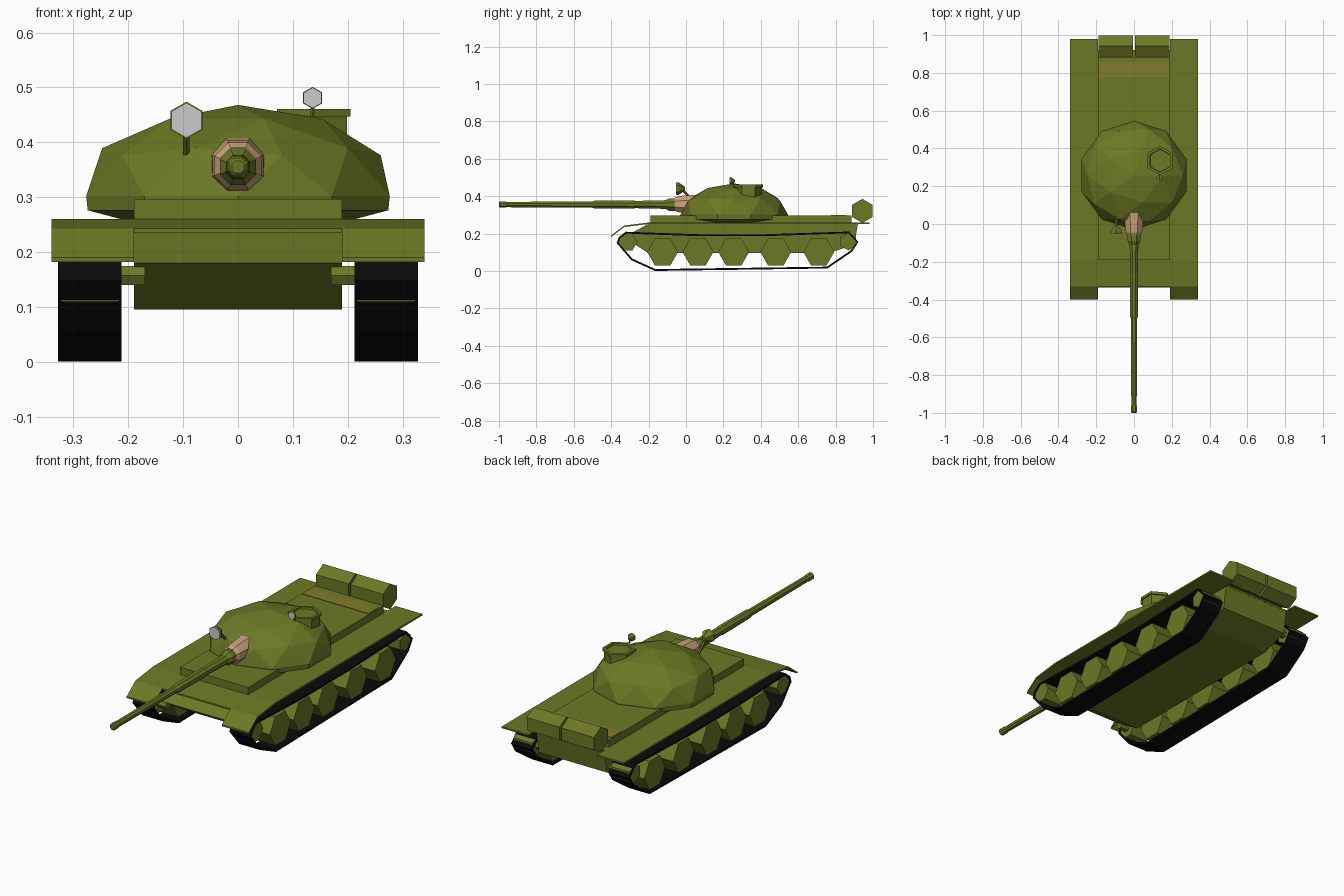
import bpy, bmesh, math
from mathutils import Vector

if "Cube" in bpy.data.objects:
    bpy.data.objects.remove(bpy.data.objects["Cube"])


def material(name, rgb):
    m = bpy.data.materials.new(name)
    m.diffuse_color = (*rgb, 1)
    m.use_nodes = True
    m.node_tree.nodes["Principled BSDF"].inputs["Base Color"].default_value = m.diffuse_color
    return m


OLIVE = material("olive", (0.15, 0.19, 0.018))
BLACK = material("rubber", (0.003, 0.003, 0.003))
TAN = material("tan_canvas", (0.60, 0.37, 0.20))
GRILLE = material("grille_ochre", (0.22, 0.20, 0.025))


def finish(bm, name, mat):
    bmesh.ops.recalc_face_normals(bm, faces=bm.faces)
    me = bpy.data.meshes.new(name)
    bm.to_mesh(me)
    bm.free()
    ob = bpy.data.objects.new(name, me)
    bpy.context.collection.objects.link(ob)
    if mat:
        me.materials.append(mat)
    return ob


def prism(name, pts, x0, x1, mat=OLIVE):
    """Side profile of (y, z) points extruded from x0 to x1."""
    bm = bmesh.new()
    a = [bm.verts.new((x0, y, z)) for y, z in pts]
    b = [bm.verts.new((x1, y, z)) for y, z in pts]
    bm.faces.new(a)
    bm.faces.new(b)
    for i in range(len(pts)):
        j = (i + 1) % len(pts)
        bm.faces.new((a[i], a[j], b[j], b[i]))
    return finish(bm, name, mat)


def sheet(name, pts, x0, x1, t=0.008):
    """Thin bent plate below a line of (y, z) points."""
    return prism(name, pts + [(y, z - t) for y, z in reversed(pts)], x0, x1)


def lathe(name, axis, centre, profile, n, phase=0, mat=OLIVE):
    """Low-sided turned part: (position along axis, radius) rings, capped."""
    bm = bmesh.new()
    rings = []
    for t, r in profile:
        ring = []
        for k in range(n):
            a = math.radians(phase) + 2 * math.pi * k / n
            c, s = r * math.cos(a), r * math.sin(a)
            p = {"X": (t, c, s), "Y": (c, t, s), "Z": (c, s, t)}[axis]
            ring.append(bm.verts.new(Vector(centre) + Vector(p)))
        rings.append(ring)
    for p, q in zip(rings, rings[1:]):
        for k in range(n):
            j = (k + 1) % n
            bm.faces.new((p[k], p[j], q[j], q[k]))
    bm.faces.new(rings[0])
    bm.faces.new(rings[-1])
    return finish(bm, name, mat)


def rod(name, a, b, r):
    a, b = Vector(a), Vector(b)
    bm = bmesh.new()
    bmesh.ops.create_cone(bm, cap_ends=True, segments=6, radius1=r, radius2=r,
                          depth=(b - a).length)
    q = (b - a).to_track_quat("Z", "Y")
    for v in bm.verts:
        v.co = q @ v.co + (a + b) / 2
    return finish(bm, name, OLIVE)


# Hull, raised deck, front plate and engine grille
prism("hull", [(-0.19, 0.257), (-0.335, 0.18), (-0.20, 0.095), (0.76, 0.095),
               (0.90, 0.14), (0.92, 0.257)], -0.19, 0.19)
prism("upper_deck", [(-0.19, 0.25), (-0.19, 0.297), (0.885, 0.297), (0.885, 0.25)],
      -0.19, 0.19)
sheet("glacis_plate", [(-0.33, 0.243), (-0.19, 0.26), (0.92, 0.26)], -0.19, 0.19)
prism("engine_grille", [(0.775, 0.29), (0.775, 0.299), (0.858, 0.299), (0.858, 0.29)],
      -0.185, 0.185, GRILLE)

# Fenders, tracks and wheels on both sides
TRACK = [(-0.366, 0.15), (-0.355, 0.178), (-0.32, 0.205), (-0.25, 0.202),
         (0.07, 0.191), (0.42, 0.191), (0.87, 0.206), (0.917, 0.155),
         (0.885, 0.107), (0.755, 0.018), (-0.165, 0.005), (-0.29, 0.062)]
for s, side in ((-1, "left"), (1, "right")):
    sheet("fender_" + side, [(-0.40, 0.19), (-0.33, 0.243), (-0.19, 0.26), (0.98, 0.26)],
          s * 0.19, s * 0.34)
    bm = bmesh.new()
    a = [bm.verts.new((s * 0.212, y, z)) for y, z in TRACK]
    b = [bm.verts.new((s * 0.328, y, z)) for y, z in TRACK]
    for i in range(len(a)):
        j = (i + 1) % len(a)
        bm.faces.new((a[i], a[j], b[j], b[i]))
    track = finish(bm, "track_" + side, BLACK)
    mod = track.modifiers.new("thickness", "SOLIDIFY")
    mod.thickness, mod.offset = 0.01, 0
    for i, y in enumerate((-0.125, 0.064, 0.255, 0.48, 0.71)):
        lathe(f"road_wheel_{side}_{i + 1}", "X", (0, y, 0.102),
              [(s * 0.217, 0.083), (s * 0.323, 0.083)], 6)
    lathe("idler_" + side, "X", (0, -0.312, 0.155),
          [(s * 0.217, 0.052), (s * 0.323, 0.052)], 6)
    lathe("sprocket_" + side, "X", (0, 0.868, 0.157),
          [(s * 0.217, 0.047), (s * 0.323, 0.047)], 6, 30)
    # axle stubs joining hull and running gear
    for y in (-0.312, 0.868):
        lathe("axle_" + side, "X", (0, y, 0.157),
              [(s * 0.17, 0.02), (s * 0.22, 0.02)], 6)
    # rear fuel drum
    lathe("fuel_drum_" + side, "X", (0, 0.943, 0.321),
          [(s * 0.005, 0.064), (s * 0.187, 0.064)], 6, 30)

# Faceted turret: upper half of an icosphere with a rim and tucked base
bm = bmesh.new()
bmesh.ops.create_icosphere(bm, subdivisions=2, radius=1)
bmesh.ops.delete(bm, geom=[v for v in bm.verts if v.co.z < -0.05], context="VERTS")
for v in bm.verts:
    v.co = Vector((v.co.x * 0.291, v.co.y * 0.287 + 0.258, v.co.z * 0.166 + 0.302))
for z, k in ((0.276, 0.99), (0.26, 0.78)):
    edges = [e for e in bm.edges if e.is_boundary]
    new = bmesh.ops.extrude_edge_only(bm, edges=edges)["geom"]
    for v in new:
        if isinstance(v, bmesh.types.BMVert):
            v.co = Vector((v.co.x * k, (v.co.y - 0.258) * k + 0.258, z))
bmesh.ops.holes_fill(bm, edges=[e for e in bm.edges if e.is_boundary])
finish(bm, "turret", OLIVE)

# Gun and canvas mantlet cover
lathe("gun_barrel", "Y", (0, 0, 0.355),
      [(-1.0, 0.012), (-0.995, 0.018), (-0.965, 0.018), (-0.96, 0.0155),
       (-0.50, 0.018), (-0.49, 0.022), (-0.28, 0.024), (-0.27, 0.021),
       (-0.11, 0.025), (-0.09, 0.036), (-0.045, 0.036), (-0.03, 0.025), (0.05, 0.025)],
      8, 22.5)
lathe("mantlet_cover", "Y", (0, 0, 0.357),
      [(-0.062, 0.036), (-0.045, 0.046), (-0.01, 0.050), (0.06, 0.055)], 8, 22.5, TAN)

# Commander's hatch ring with a recessed lid
lathe("cupola", "Z", (0.138, 0.335, 0),
      [(0.36, 0.070), (0.447, 0.070), (0.447, 0.077), (0.461, 0.077),
       (0.461, 0.062), (0.452, 0.060)], 6, 30)


# Searchlights: hexagonal cone housing, grey lens and bracket
def searchlight(name, x, y, z, r, foot):
    lathe(name + "_housing", "Y", (x, y, z),
          [(0, r), (0.3 * r, r), (1.3 * r, 0.3 * r)], 6, 30)
    lathe(name + "_lens", "Y", (x, y, z), [(-0.003, r * 0.94), (0.002, r * 0.94)], 6, 30, None)
    rod(name + "_bracket", (x, y + 0.7 * r, z), foot, 0.2 * r)


searchlight("main_light", -0.094, -0.05, 0.44, 0.034, (-0.094, 0.04, 0.375))
searchlight("hatch_light", 0.136, 0.235, 0.481, 0.02, (0.136, 0.265, 0.43))
